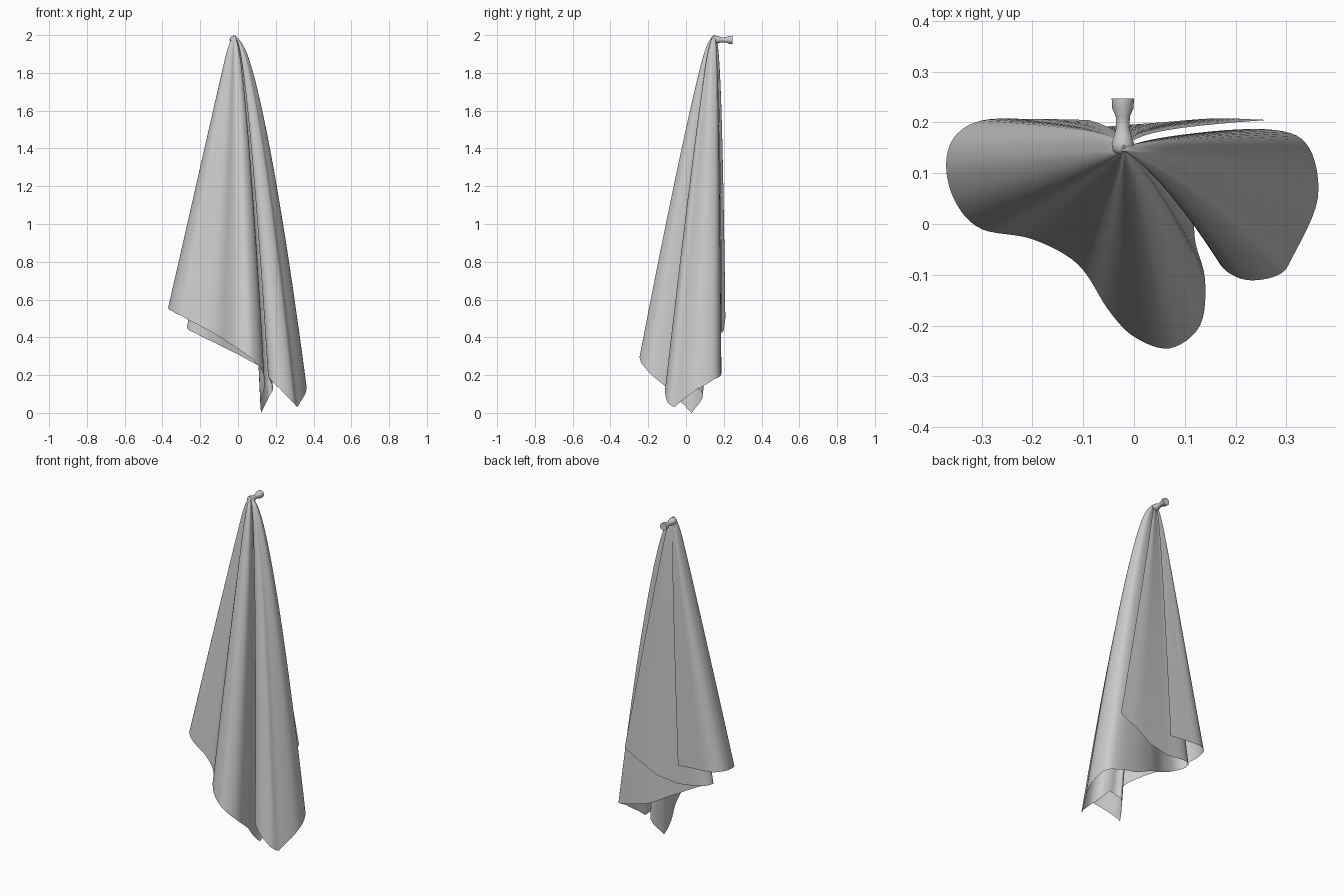
import bpy, bmesh, math
from mathutils import Vector

if "Cube" in bpy.data.objects:
    bpy.data.objects.remove(bpy.data.objects["Cube"])

# Hem of the cloth, followed from the outer back flap round to the inner back layer
HEM = [
    (-0.09, 0.205, .54), (-0.20, 0.207, .55), (-0.30, 0.204, .555), (-0.355, 0.17, .56),
    (-0.37, 0.11, .555), (-0.35, 0.04, .54), (-0.30, -0.01, .515), (-0.20, -0.03, .46),
    (-0.11, -0.08, .41), (-0.05, -0.17, .37), (0.0, -0.222, .34), (0.07, -0.245, .29),
    (0.13, -0.20, .22), (0.14, -0.11, .14), (0.12, -0.03, .06), (0.125, 0.03, 0.0),
    (0.165, 0.09, .09), (0.185, 0.06, .13), (0.16, -0.02, .20), (0.17, -0.08, .18),
    (0.22, -0.11, .13), (0.285, -0.10, .06), (0.315, -0.06, .03), (0.362, 0.05, .12),
    (0.345, 0.15, .18), (0.28, 0.185, .20), (0.13, 0.18, .24), (0.0, 0.15, .31),
    (-0.12, 0.10, .37), (-0.22, 0.09, .42), (-0.27, 0.13, .45), (-0.22, 0.18, .44),
    (-0.08, 0.19, .42), (0.05, 0.20, .44), (0.16, 0.208, .50), (0.265, 0.205, .55),
]
APEX = Vector((-0.02, 0.145, 2.0))


def catmull(a, b, c, d, t):
    return 0.5 * (2 * b + (c - a) * t + (2 * a - 5 * b + 4 * c - d) * t * t
                  + (3 * b - a - 3 * c + d) * t ** 3)


def smooth_hem(points, steps):
    p = [Vector(q) for q in points]
    p = [2 * p[0] - p[1]] + p + [2 * p[-1] - p[-2]]
    out = []
    for i in range(1, len(p) - 2):
        for s in range(steps):
            t = s / steps
            v = catmull(p[i - 1], p[i], p[i + 1], p[i + 2], t)
            v.z = p[i].z + (p[i + 1].z - p[i].z) * t   # keeps the corners pointed
            out.append(v)
    out.append(p[-2])
    return out


def grow(d, t, plus, minus):
    return d * t ** (plus if d > 0 else minus)


def drape(h, t):
    dx, dy = h.x - APEX.x, h.y - APEX.y
    gather = 0.06 * (1 - math.exp(-40 * t)) * (1 - t)
    # the free edge of the inner layer hangs straight, the right folds bulge
    px = 1.0 if h.y > 0.193 else 0.7
    return Vector((APEX.x + grow(dx, t, px, 1.0) + dx * gather,
                   APEX.y + grow(dy, t, 0.3, 0.9) + dy * gather * (dy < 0),
                   APEX.z - (APEX.z - h.z) * t))


def make_object(name, bm, angle):
    me = bpy.data.meshes.new(name)
    bm.to_mesh(me)
    bm.free()
    ob = bpy.data.objects.new(name, me)
    bpy.context.collection.objects.link(ob)
    bpy.ops.object.select_all(action='DESELECT')
    ob.select_set(True)
    bpy.context.view_layer.objects.active = ob
    bpy.ops.object.shade_smooth_by_angle(angle=math.radians(angle))
    return ob


def loft(name, rows, closed=False, angle=80):
    bm = bmesh.new()
    grid = [[bm.verts.new(v) for v in r] for r in rows]
    for a, b in zip(grid, grid[1:]):
        n = len(a)
        for j in range(n if closed else n - 1):
            k = (j + 1) % n
            bm.faces.new((a[j], b[j], b[k], a[k]))
    bmesh.ops.remove_doubles(bm, verts=bm.verts, dist=1e-5)
    bmesh.ops.recalc_face_normals(bm, faces=bm.faces)
    return make_object(name, bm, angle)


# Hanging cloth: folds fan out from the peg down to the hem
hem = smooth_hem(HEM, 6)
ROWS = 60
loft("hanging_cloth", [[drape(h, (i / ROWS) ** 1.6) for h in hem] for i in range(ROWS + 1)])

# Wall peg: turned profile (y, radius) along the y axis
PEG = [(0.247, 0), (0.247, .022), (0.228, .021), (0.212, .014), (0.19, .013),
       (0.172, .018), (0.158, .022), (0.145, .02), (0.138, .012), (0.136, 0)]
loft("wall_peg", [[Vector((-0.022 + r * math.cos(a), y, 1.975 + r * math.sin(a)))
                   for a in (2 * math.pi * k / 32 for k in range(32))] for y, r in PEG],
     closed=True, angle=40)
